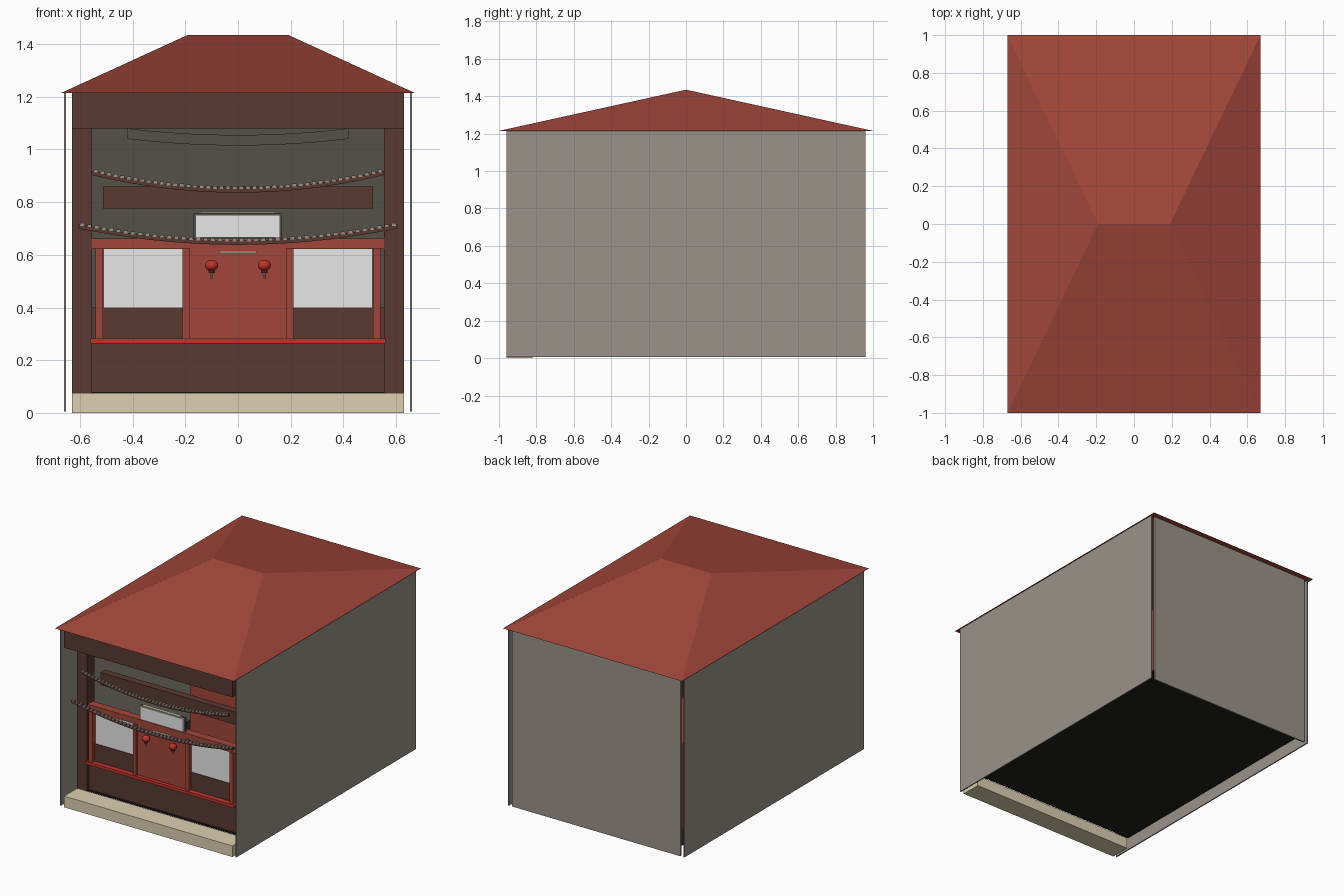
import bpy, bmesh, math
from mathutils import Matrix

cube = bpy.data.objects.get("Cube")
if cube:
    bpy.data.objects.remove(cube, do_unlink=True)


def material(name, hex_code):
    m = bpy.data.materials.new(name)
    m.use_nodes = True
    rgb = [(int(hex_code[i:i + 2], 16) / 255) ** 2.2 for i in (0, 2, 4)]
    m.diffuse_color = (*rgb, 1)
    node = next(n for n in m.node_tree.nodes if n.type == 'BSDF_PRINCIPLED')
    node.inputs["Base Color"].default_value = (*rgb, 1)
    return m


WALL = material("warm_grey", "999187")
LINING = material("dark_grey", "55524B")
ROOF = material("brick_red", "A0483D")
BROWN = material("dark_brown", "5A3C34")
RED = material("bright_red", "C03630")
BEIGE = material("beige", "DBCFAF")
WHITE = material("pale_grey", "E7E7E7")
BLACK = material("near_black", "262523")


def finish(name, bm, mat):
    bmesh.ops.recalc_face_normals(bm, faces=bm.faces)
    me = bpy.data.meshes.new(name)
    bm.to_mesh(me)
    bm.free()
    me.materials.append(mat)
    ob = bpy.data.objects.new(name, me)
    bpy.context.collection.objects.link(ob)
    return ob


def add_box(bm, x, y, z):
    sizes = [b - a for a, b in (x, y, z)]
    mids = [(a + b) / 2 for a, b in (x, y, z)]
    bmesh.ops.create_cube(bm, size=1, matrix=Matrix.Translation(mids) @ Matrix.Diagonal((*sizes, 1)))


def box(name, x, y, z, mat, mirrored=False):
    bm = bmesh.new()
    add_box(bm, x, y, z)
    if mirrored:
        add_box(bm, (-x[1], -x[0]), y, z)
    return finish(name, bm, mat)


# Hipped roof with a short ridge
bm = bmesh.new()
eaves = [bm.verts.new((x, y, 1.215)) for x, y in ((-.67, -1), (.67, -1), (.67, 1), (-.67, 1))]
left, right = [bm.verts.new((x, 0, 1.435)) for x in (-.19, .19)]
a, b, c, d = eaves
for face in ((a, b, right, left), (b, c, right), (c, d, left, right), (d, a, left), (d, c, b, a)):
    bm.faces.new(face)
finish("roof", bm, ROOF)

# Shell
box("side_walls", (.652, .66), (-.96, .96), (.005, 1.215), WALL, True)
box("back_wall", (-.63, .63), (.95, .96), (.005, 1.215), WALL)
box("back_lining", (-.63, .63), (.943, .95), (.08, 1.21), LINING)
box("floor", (-.63, .63), (-.81, .943), (.07, .08), BLACK)
box("front_plinth", (-.63, .63), (-.96, -.82), (0, .075), BEIGE)
box("front_header", (-.63, .63), (-.96, -.8), (1.08, 1.214), BROWN)
box("front_posts", (.555, .63), (-.82, -.74), (.075, 1.08), BROWN, True)

# Shop front
box("lower_wall", (-.555, .555), (-.8, -.77), (.075, .4), BROWN)
box("counter_strip", (-.56, .56), (-.835, -.8), (.263, .282), RED)
box("window_panes", (.21, .51), (-.795, -.78), (.4, .625), WHITE, True)
box("centre_panel", (-.185, .185), (-.81, -.78), (.28, .625), ROOF)
box("inner_mullions", (.185, .21), (-.825, -.77), (.28, .625), ROOF, True)
box("outer_mullions", (.513, .54), (-.825, -.77), (.28, .625), ROOF, True)
box("top_rail", (-.555, .555), (-.815, -.76), (.623, .662), ROOF)
box("sign_board", (-.162, .16), (-.815, -.8), (.665, .752), WHITE)
box("sign_frame", (-.168, .166), (-.8, -.79), (.66, .756), LINING)
box("sign_lamp", (-.145, .14), (-.82, -.8), (.758, .765), BEIGE)
box("panel_handle", (-.07, .07), (-.82, -.81), (.607, .614), BEIGE)
box("cross_beam", (-.513, .513), (-.74, -.69), (.775, .86), BROWN)
box("inner_cabinet", (-.5, .5), (.2, .88), (.08, .65), ROOF)


# Sagging bands, built as strips between two curves
def sag_band(name, half, low, rise, height, y, depth, mat, steps=24):
    bm = bmesh.new()
    rows = []
    for i in range(steps + 1):
        t = 2 * i / steps - 1
        z = low + rise * t * t
        rows.append([bm.verts.new((half * t, yy, zz)) for yy, zz in
                     ((y, z), (y + depth, z), (y + depth, z + height), (y, z + height))])
    for p, q in zip(rows, rows[1:]):
        for k in range(4):
            n = (k + 1) % 4
            bm.faces.new((p[k], q[k], q[n], p[n]))
    bm.faces.new(rows[0])
    bm.faces.new(rows[-1])
    return finish(name, bm, mat)


def garland(name, half, low, rise, y):
    sag_band(name + "_band", half, low, rise, .016, y, .016, BROWN)
    bm = bmesh.new()
    count = 44
    for i in range(count):
        t = 2 * (i + .5) / count - 1
        x, z = half * t, low + .016 + rise * t * t
        add_box(bm, (x - .008, x + .008), (y - .003, y + .013), (z - .003, z + .008))
    finish(name + "_beads", bm, WALL)


garland("upper_garland", .552, .836, .066, -.89)
garland("lower_garland", .605, .638, .062, -.92)
sag_band("inner_valance", .42, 1.015, .025, .04, .91, .01, LINING)

# Hanging lanterns with a small tassel
for side, x in (("right", -.1), ("left", .1)):
    bm = bmesh.new()
    bmesh.ops.create_uvsphere(bm, u_segments=16, v_segments=10, radius=.025,
                              matrix=Matrix.Translation((x, -.84, .56)) @ Matrix.Diagonal((1, 1, .85, 1)))
    for f in bm.faces:
        f.smooth = True
    finish(side + "_lantern", bm, RED)
    for part, radius, z, h, mat in (("cap", .013, .536, .01, BROWN), ("tassel", .004, .522, .026, WALL)):
        bm = bmesh.new()
        bmesh.ops.create_cone(bm, cap_ends=True, segments=10, radius1=radius, radius2=radius, depth=h,
                              matrix=Matrix.Translation((x, -.84, z)))
        finish(side + "_lantern_" + part, bm, mat)
